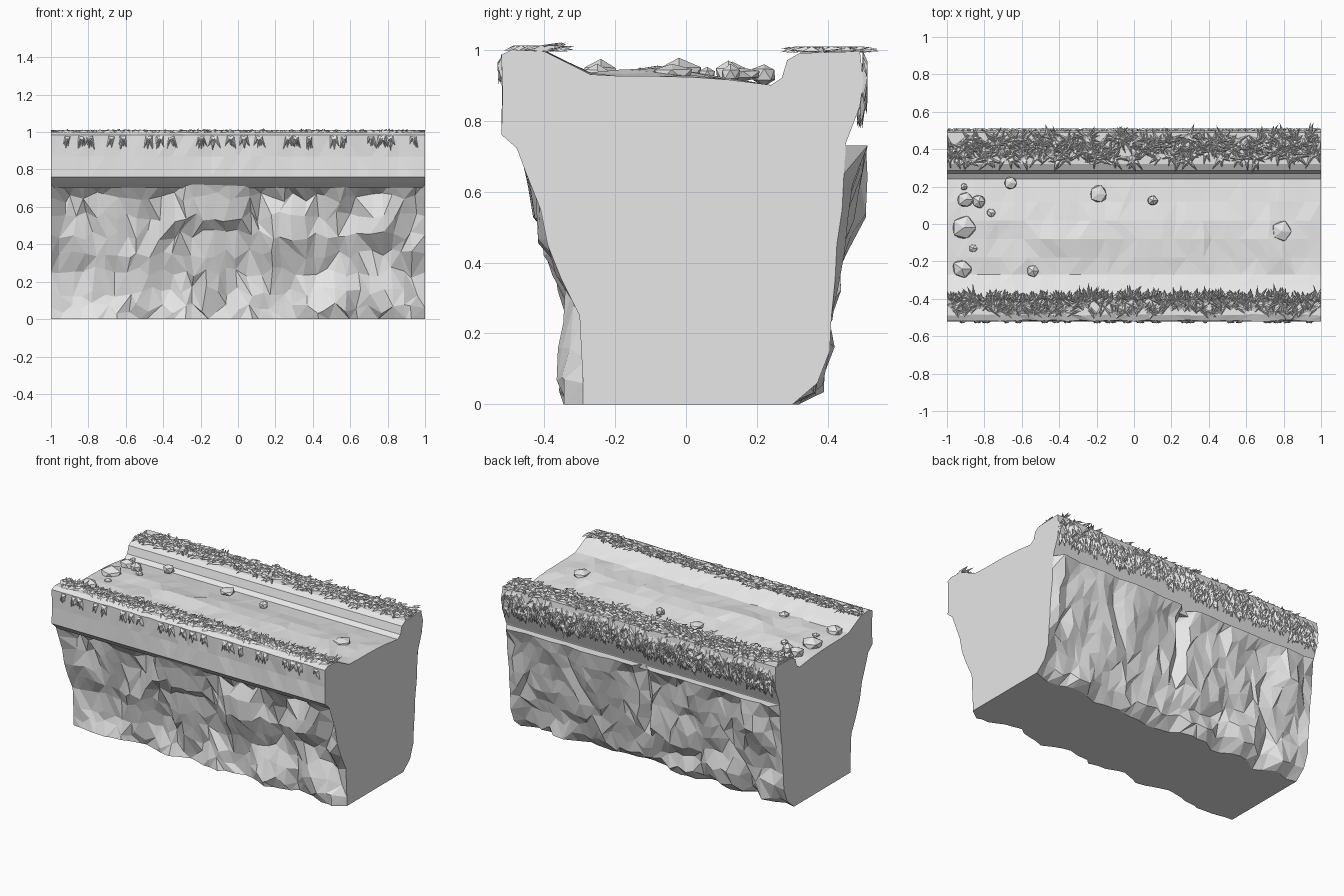
import bpy, bmesh, math, random
from mathutils import Vector, noise

random.seed(7)
cube = bpy.data.objects.get("Cube")
if cube:
    bpy.data.objects.remove(cube)

stone = bpy.data.materials.new("pale_grey")
stone.use_nodes = True
GREY = (0.8, 0.8, 0.8, 1)
stone.diffuse_color = GREY
stone.node_tree.nodes["Principled BSDF"].inputs["Base Color"].default_value = GREY


def finish(bm, name, recalc=True):
    if recalc:
        bmesh.ops.recalc_face_normals(bm, faces=bm.faces)
    mesh = bpy.data.meshes.new(name)
    bm.to_mesh(mesh)
    bm.free()
    mesh.materials.append(stone)
    obj = bpy.data.objects.new(name, mesh)
    bpy.context.collection.objects.link(obj)
    return obj


def loft(name, columns, count, point):
    """Skin closed cross-sections along x, with flat end caps."""
    bm = bmesh.new()
    rings = [[bm.verts.new(point(c, i)) for i in range(count)] for c in range(columns + 1)]
    for a, b in zip(rings, rings[1:]):
        for i in range(count):
            j = (i + 1) % count
            if random.random() < 0.5:
                bm.faces.new((a[i], a[j], b[j]))
                bm.faces.new((a[i], b[j], b[i]))
            else:
                bm.faces.new((a[i], a[j], b[i]))
                bm.faces.new((a[j], b[j], b[i]))
    bm.faces.new(rings[0])
    bm.faces.new(rings[-1])
    return finish(bm, name)


# Cliff block: rocky front and back walls, flat base and ends
LEVELS = [0, .06, .15, .25, .35, .45, .55, .65, .73]
FRONT_END = [-.29, -.29, -.295, -.30, -.35, -.39, -.41, -.45, -.48]
FRONT_OUT = [-.36, -.365, -.365, -.37, -.395, -.42, -.435, -.455, -.48]
BACK_END = [.30, .37, .405, .41, .42, .425, .44, .445, .45]
BACK_OUT = [.32, .39, .42, .44, .47, .49, .51, .52, .515]
ROWS = len(LEVELS)
CLIFF_COLS = 34


def cliff_point(c, i):
    front = i < ROWS
    k = i if front else 2 * ROWS - 1 - i
    x, z = -1 + 2 * c / CLIFF_COLS, LEVELS[k]
    if c in (0, CLIFF_COLS):
        return x, (FRONT_END if front else BACK_END)[k], z
    x += random.uniform(-.02, .02)
    if 0 < k < ROWS - 1:
        z += random.uniform(-.03, .03)
    dist, _ = noise.voronoi(Vector((x * 2.9, 4 if front else 9, z * 2.3)))
    bulge = min(1, (dist[1] - dist[0]) * 2.2)
    bulge -= random.uniform(0, .2)
    depth = .085 if front else .07
    if k == ROWS - 1:
        depth = .02
    inset = depth * (1 - bulge)
    y = FRONT_OUT[k] + inset if front else BACK_OUT[k] - inset
    # Vertical crack in the back wall
    if not front and abs(x) < .03 and z > .3:
        y -= .06
    return x, y, z


loft("cliff_block", CLIFF_COLS, 2 * ROWS, cliff_point)

# Path slab: overhanging lips either side of a sunken path
SLAB = [(-.48, .725), (-.52, .76), (-.517, .87), (-.52, .985), (-.49, 1), (-.4, .995),
        (-.33, .96), (-.27, .93), (-.18, .925), (-.08, .925), (.02, .922), (.12, .915),
        (.24, .90), (.27, .92), (.285, .97), (.32, .99), (.49, .995), (.5, .91),
        (.49, .84), (.45, .735), (.45, .70), (-.45, .70)]
SLAB_COLS = 28


def slab_point(c, i):
    x = -1 + 2 * c / SLAB_COLS
    y, z = SLAB[i]
    if 0 < c < SLAB_COLS:
        if -.3 < y < .22 and z > .8:
            fade = min(1, (1 - abs(x)) * 4)
            mound = max(0, 1 - abs(y + .08) / .22)
            z += fade * mound * (.018 + .025 * noise.noise(Vector((x * 3, y * 6, 1))))
            z += random.uniform(-.005, .005)
            x += random.uniform(-.02, .02)
        elif 1 < i < 7:
            y += random.uniform(-.002, .009)
    return x, y, z


loft("path_slab", SLAB_COLS, len(SLAB), slab_point)


# Grass: folded leaf blades splayed out in clumps
def blade(bm, base, direction, normal, length, width):
    side = direction.cross(normal).normalized() * width / 2
    ridge = base + direction * length * .35 + normal * .014
    tip = base + direction * length + normal * random.uniform(-.004, .012)
    pts = [base - side, base + side, ridge, tip]
    for p in pts:
        p.x = max(-1, min(1, p.x))
    a, b, r, t = [bm.verts.new(p) for p in pts]
    for tri in ((a, r, b), (a, t, r), (r, t, b)):
        face = bm.faces.new(tri)
        face.normal_update()
        if face.normal.dot(normal) < 0:
            face.normal_flip()


def grass(name, clumps, place, normal, spread, heading, length):
    """Scatter clumps; blades fan out around a heading in the surface plane."""
    bm = bmesh.new()
    normal = Vector(normal).normalized()
    across = Vector((1, 0, 0))
    along = normal.cross(across)
    for n in range(clumps):
        x = -.99 + 1.98 * (n + random.random()) / clumps
        centre = Vector((x, *place()))
        for _ in range(6):
            angle = heading + random.uniform(-spread, spread)
            direction = across * math.cos(angle) + along * math.sin(angle)
            blade(bm, centre + direction * .008, direction, normal,
                  length * random.uniform(.6, 1.1), random.uniform(.02, .035))
    return finish(bm, name, recalc=False)


UP, DOWN = math.pi / 2, -math.pi / 2
grass("front_grass", 75, lambda: (random.uniform(-.5, -.41), .998),
      (0, 0, 1), 1.3, UP, .085)
grass("front_inner_grass", 55, lambda: (random.uniform(-.43, -.40), .992),
      (0, -.25, 1), 1.0, UP, .06)
grass("front_hanging_grass", 22, lambda: (-.517, .985),
      (0, -1, 0), .5, DOWN, .07)
grass("back_grass", 150, lambda: (random.uniform(.34, .47), .995),
      (0, 0, 1), math.pi, 0, .07)
grass("back_hanging_grass", 75, lambda: (.498, random.uniform(.93, .995)),
      (0, 1, 0), .8, UP, .11)
grass("back_low_grass", 60, lambda: (.494, random.uniform(.87, .92)),
      (0, 1, -.1), .7, UP, .085)


# Loose rocks on the path: x, y, radius, height ratio
ROCKS = [(-.66, .22, .035, .9), (-.90, .13, .045, .9), (-.83, .12, .04, .9),
         (-.765, .06, .025, .8), (-.91, -.02, .07, .6), (-.86, -.13, .025, .7),
         (-.92, -.24, .055, .8), (-.54, -.25, .037, .8), (.10, .125, .03, .9),
         (.79, -.04, .06, .5), (-.19, .16, .05, .4), (-.91, .2, .02, .8)]
for n, (x, y, r, squash) in enumerate(ROCKS, 1):
    bm = bmesh.new()
    bmesh.ops.create_icosphere(bm, subdivisions=1, radius=r)
    for v in bm.verts:
        v.co *= random.uniform(.88, 1.12)
        v.co.z *= squash
        v.co += Vector((x, y, .93))
    finish(bm, f"path_rock_{n}")
